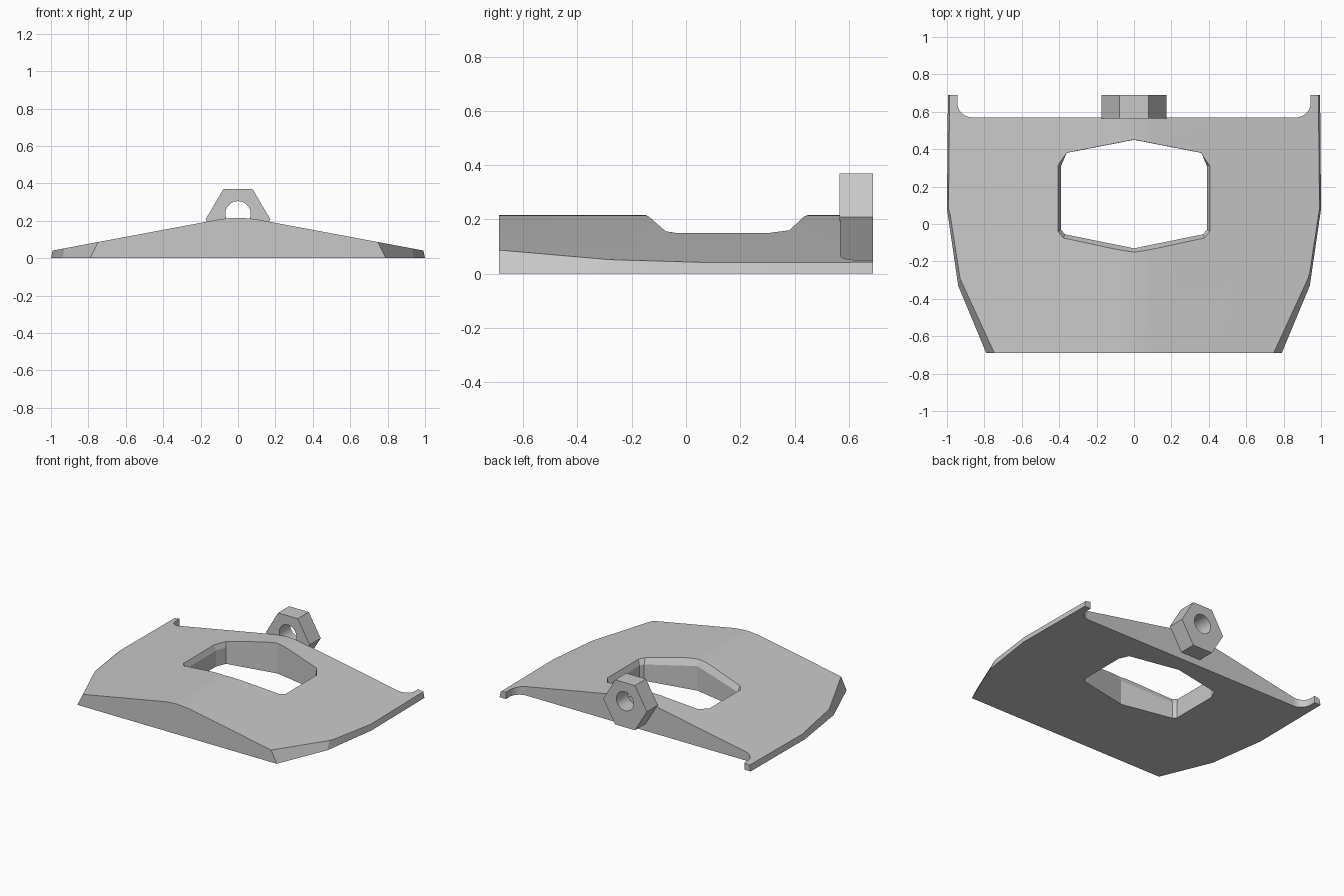
import bpy, bmesh, math

cube = bpy.data.objects.get("Cube")
if cube:
    bpy.data.objects.remove(cube, do_unlink=True)

grey = bpy.data.materials.new("plain grey")
grey.use_nodes = True
colour = (0.58, 0.58, 0.58, 1)
grey.diffuse_color = colour
grey.node_tree.nodes["Principled BSDF"].inputs["Base Color"].default_value = colour


def loft(name, rings):
    """Closed solid through a list of point rings of equal length."""
    bm = bmesh.new()
    loops = [[bm.verts.new(p) for p in ring] for ring in rings]
    n = len(loops[0])
    for a, b in zip(loops, loops[1:]):
        for i in range(n):
            j = (i + 1) % n
            bm.faces.new((a[i], a[j], b[j], b[i]))
    bm.faces.new(loops[0])
    bm.faces.new(loops[-1])
    bmesh.ops.recalc_face_normals(bm, faces=bm.faces)
    mesh = bpy.data.meshes.new(name)
    bm.to_mesh(mesh)
    bm.free()
    mesh.materials.append(grey)
    obj = bpy.data.objects.new(name, mesh)
    bpy.context.collection.objects.link(obj)
    return obj


def mirrored(half):
    """Add the -x copy of a half outline, keeping points on the axis single."""
    return half + [(-x, v) for x, v in reversed(half) if x > 0]


def at_z(points, z):
    return [(x, y, z) for x, y in points]


def along_y(points, y0, y1):
    return [[(x, y, z) for x, z in points] for y in (y0, y1)]


def select(obj):
    bpy.ops.object.select_all(action="DESELECT")
    obj.select_set(True)
    bpy.context.view_layer.objects.active = obj


def combine(obj, cutter, operation="DIFFERENCE"):
    mod = obj.modifiers.new("cut", "BOOLEAN")
    mod.operation, mod.solver, mod.object = operation, "EXACT", cutter
    select(obj)
    bpy.ops.object.modifier_apply(modifier=mod.name)
    bpy.data.objects.remove(cutter, do_unlink=True)


def roof(x):
    return min(0.215, 0.2265 - 0.187 * abs(x))


# Plate: tapered plan outline trimmed by a gently ridged roof
base = mirrored([(0.79, -0.69), (0.94, -0.33), (1.0, 0.08), (0.995, 0.69)])
upper = mirrored([(0.64, -0.69), (0.88, -0.12), (0.94, 0.1), (0.93, 0.69)])
plate = loft("base_plate", [at_z(base, 0), at_z(upper, 0.3)])
ridge = mirrored([(0, 0.216), (0.035, 0.2145), (0.07, 0.2115), (0.1, roof(0.1)),
                  (1.1, roof(1.1)), (1.1, -0.1)])
combine(plate, loft("roof_cutter", along_y(ridge, -1, 1)), "INTERSECT")

# Rear notch leaves a small ear with a rounded root at each side
cx, cy, r = 0.865, 0.65, 0.08
fillet = [(cx + r * math.sin(a), cy - r * math.cos(a))
          for a in (math.radians(9 * i) for i in range(11))]
notch = mirrored(fillet + [(0.945, 0.9)])
combine(plate, loft("notch_cutter", [at_z(notch, -0.1), at_z(notch, 0.4)]))

# Window with a chamfered upper rim on the front and sides
inner = mirrored([(0, -0.13), (0.37, -0.055), (0.39, -0.03), (0.39, 0.31),
                  (0.36, 0.38), (0, 0.45)])
outer = mirrored([(0, -0.155), (0.378, -0.08), (0.41, -0.042), (0.41, 0.31),
                  (0.36, 0.381), (0, 0.451)])
window = loft("window_cutter", [
    at_z(inner, -0.1),
    [(x, y, roof(x) - 0.04) for x, y in inner],
    [(x, y, roof(x) + 0.01) for x, y in outer],
    at_z(outer, 0.4)])
combine(plate, window)

# Hexagonal lug with a bore at the rear
hexagon = mirrored([(0.078, 0.05), (0.173, 0.208), (0.078, 0.37)])
lug = loft("rear_lug", along_y(hexagon, 0.565, 0.69))
bore = [(0.068 * math.cos(a), 0.237 + 0.068 * math.sin(a))
        for a in (math.tau * i / 40 for i in range(40))]
combine(lug, loft("bore_cutter", along_y(bore, 0.4, 0.9)))

for obj in (plate, lug):
    select(obj)
    bpy.ops.object.shade_smooth_by_angle(angle=math.radians(12))
